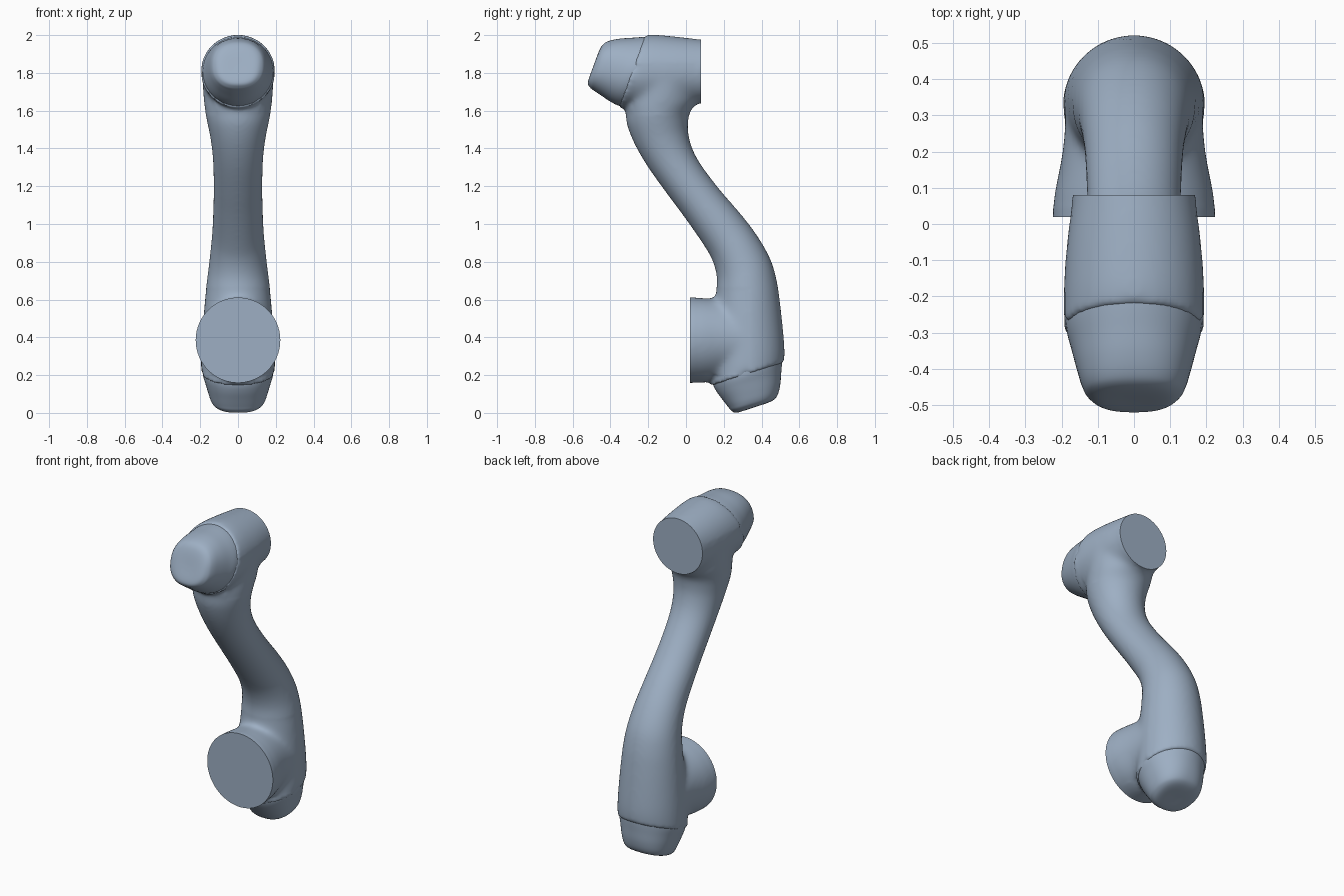
import bpy, bmesh, math
from mathutils import Vector

if "Cube" in bpy.data.objects:
    bpy.data.objects.remove(bpy.data.objects["Cube"])

SIDES = 64
paint = bpy.data.materials.new("blue_grey_paint")
paint.diffuse_color = (0.34, 0.43, 0.55, 1)
paint.use_nodes = True
paint.node_tree.nodes["Principled BSDF"].inputs["Base Color"].default_value = paint.diffuse_color


def catmull(a, b, c, d, t):
    return 0.5 * (2 * b + (c - a) * t + (2 * a - 5 * b + 4 * c - d) * t * t
                  + (3 * b - a - 3 * c + d) * t ** 3)


def select(*obs):
    bpy.ops.object.select_all(action='DESELECT')
    for ob in obs:
        ob.select_set(True)
    bpy.context.view_layer.objects.active = obs[0]


def shade(ob):
    select(ob)
    bpy.ops.object.shade_smooth_by_angle(angle=math.radians(40))


def loft(name, rings, steps=5):
    """Skin smooth rings; each is (y1, z1, y2, z2, half_width, exponent)."""
    rings = [Vector(r) for r in rings]
    dense = []
    for i in range(len(rings) - 1):
        a = rings[max(i - 1, 0)]
        d = rings[min(i + 2, len(rings) - 1)]
        for s in range(steps):
            dense.append(catmull(a, rings[i], rings[i + 1], d, s / steps))
    dense.append(rings[-1])

    bm = bmesh.new()
    loops = []
    for y1, z1, y2, z2, w, n in dense:
        loop = []
        for k in range(SIDES):
            t = 2 * math.pi * k / SIDES
            c, s = math.cos(t), math.sin(t)
            u = math.copysign(abs(c) ** (2 / n), c)
            x = math.copysign(abs(s) ** (2 / n), s)
            loop.append(bm.verts.new((x * w, (y1 + y2) / 2 + u * (y2 - y1) / 2,
                                      (z1 + z2) / 2 + u * (z2 - z1) / 2)))
        loops.append(loop)
    for p, q in zip(loops, loops[1:]):
        for k in range(SIDES):
            j = (k + 1) % SIDES
            bm.faces.new((p[k], p[j], q[j], q[k]))
    bm.faces.new(loops[0])
    bm.faces.new(loops[-1])
    bmesh.ops.recalc_face_normals(bm, faces=bm.faces)
    me = bpy.data.meshes.new(name)
    bm.to_mesh(me)
    bm.free()
    me.materials.append(paint)
    ob = bpy.data.objects.new(name, me)
    bpy.context.collection.objects.link(ob)
    return ob


# S-shaped arm, running from inside the upper housing to the lower seam
arm = loft("arm_link", [
    (-0.26, 1.81, 0.03, 1.81, 0.190, 2),
    (-0.29, 1.72, 0.05, 1.72, 0.187, 2),
    (-0.325, 1.63, 0.055, 1.645, 0.180, 2),
    (-0.32, 1.59, 0.025, 1.60, 0.174, 2),
    (-0.31, 1.52, 0.012, 1.55, 0.162, 2),
    (-0.27, 1.42, 0.012, 1.48, 0.145, 2),
    (-0.20, 1.30, 0.035, 1.395, 0.133, 2),
    (-0.10, 1.16, 0.085, 1.305, 0.129, 2),
    (0.00, 1.025, 0.18, 1.18, 0.130, 2),
    (0.10, 0.88, 0.30, 1.04, 0.136, 2),
    (0.143, 0.80, 0.385, 0.925, 0.145, 2),
    (0.163, 0.72, 0.448, 0.81, 0.156, 2),
    (0.16, 0.64, 0.48, 0.70, 0.168, 2),
    (0.15, 0.54, 0.498, 0.58, 0.179, 2),
    (0.135, 0.38, 0.515, 0.42, 0.191, 2),
    (0.130, 0.25, 0.521, 0.33, 0.196, 2),
    (0.130, 0.142, 0.519, 0.267, 0.196, 2),
])

# Round mounting collar on the lower joint (trimmed flat below)
collar = loft("lower_joint_collar", [
    (-0.04, 0.158, -0.04, 0.612, 0.226, 2),
    (0.07, 0.160, 0.07, 0.610, 0.222, 2),
    (0.13, 0.166, 0.13, 0.605, 0.211, 2),
    (0.20, 0.185, 0.20, 0.595, 0.198, 2),
    (0.32, 0.22, 0.32, 0.55, 0.187, 2),
])

# Upper joint housing (trimmed flat below)
housing = loft("upper_joint_housing", [
    (0.14, 1.645, 0.14, 1.968, 0.161, 2),
    (0.08, 1.638, 0.08, 1.976, 0.169, 2),
    (-0.05, 1.621, -0.05, 1.991, 0.186, 2),
    (-0.20, 1.611, -0.16, 2.001, 0.195, 2),
    (-0.358, 1.614, -0.217, 1.999, 0.196, 2),
])

# Fuse the three into one casting with blended joints
select(arm, collar, housing)
bpy.ops.object.join()
mod = arm.modifiers.new("fuse", 'REMESH')
mod.mode = 'VOXEL'
mod.voxel_size = 0.01
bpy.ops.object.modifier_apply(modifier="fuse")
bm = bmesh.new()
bm.from_mesh(arm.data)


def relax(verts, times):
    for _ in range(times):
        bmesh.ops.smooth_vert(bm, verts=verts, factor=0.5, use_axis_x=True,
                              use_axis_y=True, use_axis_z=True)


relax(bm.verts[:], 6)
relax([v for v in bm.verts if 0.05 < v.co.y < 0.34 and 0.2 < v.co.z < 0.66], 25)
relax([v for v in bm.verts if -0.28 < v.co.y < 0.06 and 1.58 < v.co.z < 1.85], 25)

# Trim both flanges to crisp flat discs
for y, side, zlo, zhi in ((0.02, -1, 0.0, 0.7), (0.08, 1, 1.55, 2.1)):
    faces = [f for f in bm.faces if zlo < f.calc_center_median().z < zhi
             and (f.calc_center_median().y - y) * side > -0.03]
    geom = set(faces)
    for f in faces:
        geom.update(f.verts)
        geom.update(f.edges)
    bmesh.ops.bisect_plane(bm, geom=list(geom), plane_co=(0, y, 0),
                           plane_no=(0, side, 0), clear_outer=True)
    rim = [e for e in bm.edges if e.is_boundary]
    bmesh.ops.holes_fill(bm, edges=rim, sides=0)
bmesh.ops.recalc_face_normals(bm, faces=bm.faces)
bm.to_mesh(arm.data)
bm.free()
shade(arm)

# The same rounded cover closes both joints
cover = [
    (0.135, 0.19, 0.508, 0.31, 0.188, 2),
    (0.145, 0.145, 0.508, 0.262, 0.186, 2),
    (0.165, 0.108, 0.504, 0.21, 0.173, 2.1),
    (0.195, 0.068, 0.499, 0.15, 0.158, 2.2),
    (0.222, 0.033, 0.487, 0.10, 0.143, 2.3),
    (0.240, 0.012, 0.468, 0.072, 0.125, 2.4),
    (0.268, 0.001, 0.430, 0.052, 0.090, 2.4),
    (0.330, 0.020, 0.360, 0.030, 0.016, 2.2),
]
shade(loft("lower_joint_cover", cover))
shade(loft("upper_joint_cover", [
    (1.13 * z1 - 0.521, y1 + 1.482, 1.13 * z2 - 0.521, y2 + 1.482, w, n)
    for y1, z1, y2, z2, w, n in cover]))
